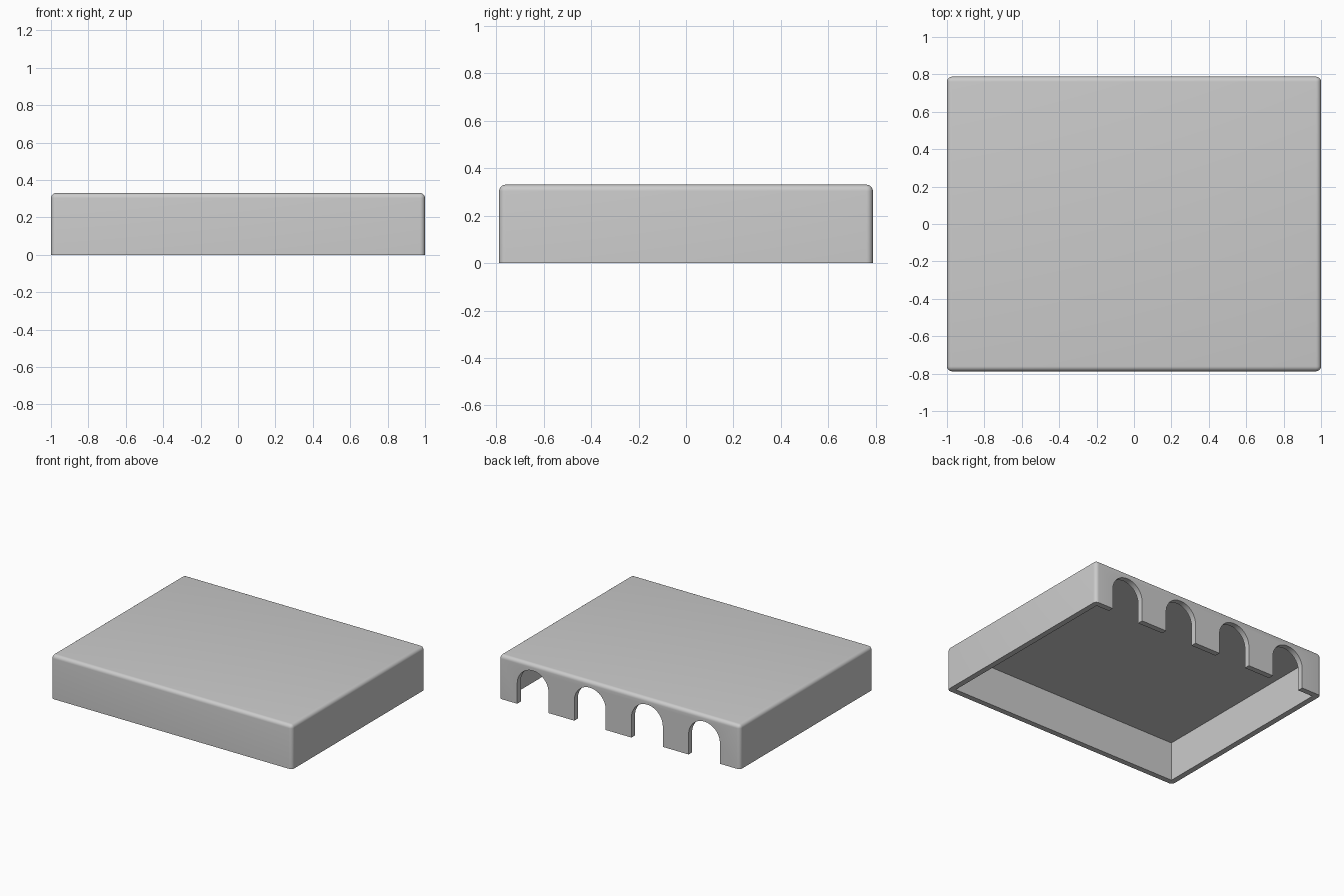
import bpy, bmesh, math

cube = bpy.data.objects.get("Cube")
if cube:
    bpy.data.objects.remove(cube, do_unlink=True)

DEPTH, HEIGHT, WALL, CEILING = 1.575, 0.33, 0.042, 0.292
ARCH_RADIUS, ARCH_SPRING, ARCH_PITCH, ARCH_SHIFT = 0.13, 0.152, 0.474, 0.008

grey = bpy.data.materials.new("plain grey")
grey.use_nodes = True
colour = (0.6, 0.6, 0.6, 1)
grey.diffuse_color = colour
grey.node_tree.nodes["Principled BSDF"].inputs["Base Color"].default_value = colour


def make_object(name, bm):
    bmesh.ops.recalc_face_normals(bm, faces=bm.faces)
    mesh = bpy.data.meshes.new(name)
    bm.to_mesh(mesh)
    bm.free()
    mesh.materials.append(grey)
    obj = bpy.data.objects.new(name, mesh)
    bpy.context.collection.objects.link(obj)
    return obj


def box(width, depth, bottom, top):
    bm = bmesh.new()
    bmesh.ops.create_cube(bm, size=1)
    for v in bm.verts:
        v.co.x *= width
        v.co.y *= depth
        v.co.z = top if v.co.z > 0 else bottom
    return bm


def arch(centre):
    # Round-topped opening through the back wall
    bm = bmesh.new()
    outline = [(ARCH_RADIUS, -0.1)]
    for i in range(33):
        a = math.pi * i / 32
        outline.append((ARCH_RADIUS * math.cos(a), ARCH_SPRING + ARCH_RADIUS * math.sin(a)))
    outline.append((-ARCH_RADIUS, -0.1))
    face = bm.faces.new([bm.verts.new((centre + x, DEPTH / 2 - 0.15, z)) for x, z in outline])
    extruded = bmesh.ops.extrude_face_region(bm, geom=[face])["geom"]
    verts = [g for g in extruded if isinstance(g, bmesh.types.BMVert)]
    bmesh.ops.translate(bm, verts=verts, vec=(0, 0.3, 0))
    return bm


# Outer shell, rounded everywhere except around its open base
bm = box(2, DEPTH, 0, HEIGHT)
rounded = [e for e in bm.edges if any(v.co.z > 0.1 for v in e.verts)]
bmesh.ops.bevel(bm, geom=rounded, offset=0.027, segments=6, profile=0.5, affect='EDGES')
cover = make_object("cover", bm)

# Hollow inside and the row of arches
cutters = [make_object("hollow_cutter", box(2 - 2 * WALL, DEPTH - 2 * WALL, -0.1, CEILING))]
for i in range(4):
    cutters.append(make_object("arch_cutter", arch(ARCH_SHIFT + (i - 1.5) * ARCH_PITCH)))

bpy.ops.object.select_all(action='DESELECT')
cover.select_set(True)
bpy.context.view_layer.objects.active = cover
for cutter in cutters:
    cutter.hide_render = True
    mod = cover.modifiers.new("cut", 'BOOLEAN')
    mod.operation = 'DIFFERENCE'
    mod.solver = 'EXACT'
    mod.object = cutter
    bpy.ops.object.modifier_apply(modifier=mod.name)
    bpy.data.objects.remove(cutter, do_unlink=True)

bpy.ops.object.shade_smooth_by_angle(angle=math.radians(30))
